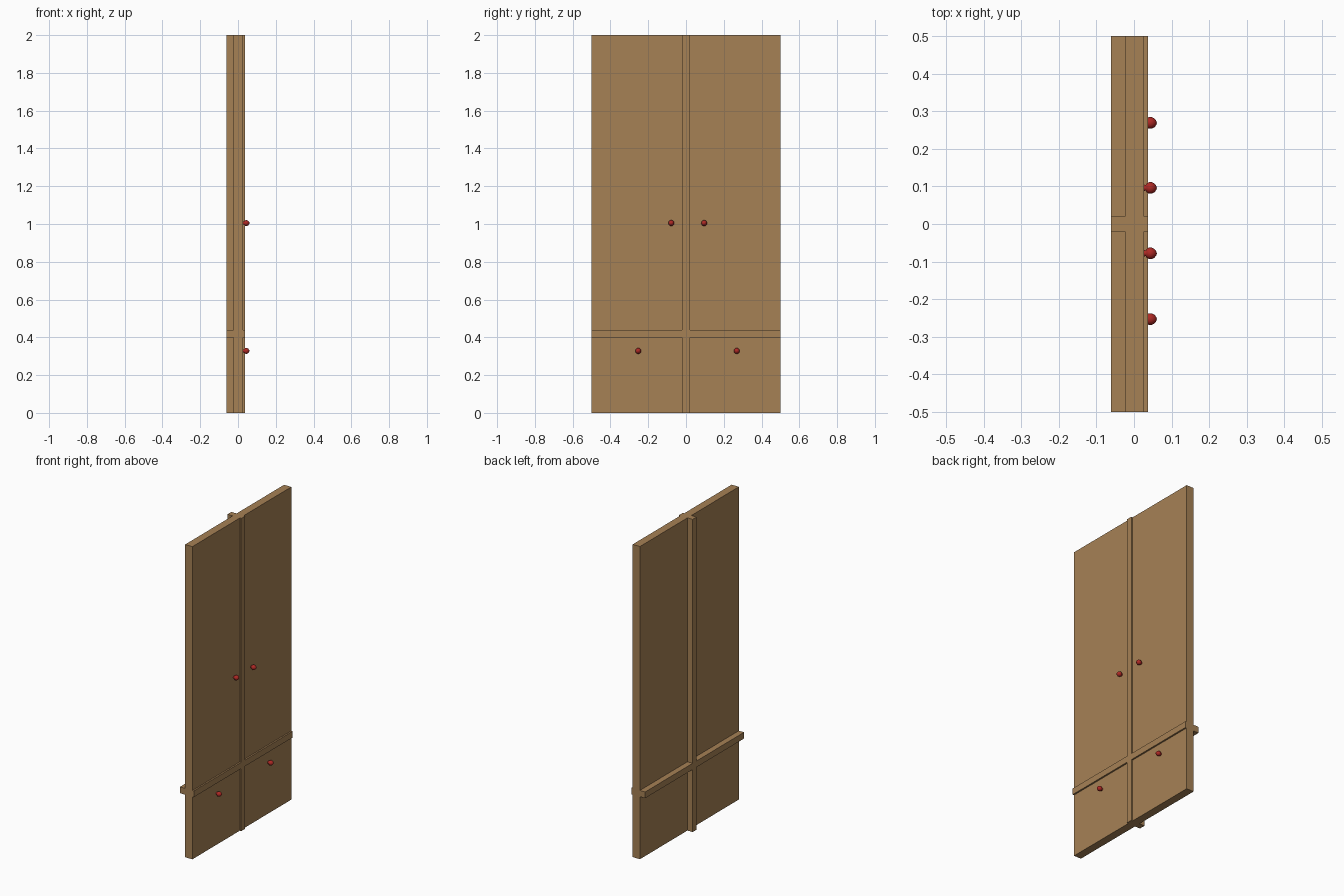
import bpy, bmesh, math
from mathutils import Vector

if "Cube" in bpy.data.objects:
    bpy.data.objects.remove(bpy.data.objects["Cube"])


def material(name, rgb):
    m = bpy.data.materials.new(name)
    m.diffuse_color = (*rgb, 1.0)
    m.use_nodes = True
    m.node_tree.nodes["Principled BSDF"].inputs["Base Color"].default_value = m.diffuse_color
    return m


WOOD = material("warm_wood", (0.381, 0.220, 0.091))
RED = material("knob_red", (0.42, 0.022, 0.018))


def finish(bm, name, mat):
    bmesh.ops.recalc_face_normals(bm, faces=bm.faces)
    mesh = bpy.data.meshes.new(name)
    bm.to_mesh(mesh)
    bm.free()
    mesh.materials.append(mat)
    obj = bpy.data.objects.new(name, mesh)
    bpy.context.collection.objects.link(obj)
    return obj


# Door panel: thin slab fused with a centre post and a cross rail.
# The stops divide space into 3x3x3 cells; the middle cell of any axis is solid.
STOPS = ((-0.061, -0.024, 0.027, 0.037),
         (-0.5, -0.02, 0.02, 0.5),
         (0.0, 0.40, 0.44, 2.0))


def solid(c):
    return all(0 <= v <= 2 for v in c) and 1 in c


def door_panel():
    bm = bmesh.new()
    cells = [(i, j, k) for i in range(3) for j in range(3) for k in range(3)]
    for c in filter(solid, cells):
        for axis in range(3):
            for side in (0, 1):
                n = list(c)
                n[axis] += 2 * side - 1
                if solid(n):
                    continue
                u, v = (axis + 1) % 3, (axis + 2) % 3
                corners = []
                for du, dv in ((0, 0), (1, 0), (1, 1), (0, 1)):
                    p = Vector()
                    p[axis] = STOPS[axis][c[axis] + side]
                    p[u] = STOPS[u][c[u] + du]
                    p[v] = STOPS[v][c[v] + dv]
                    corners.append(bm.verts.new(p))
                bm.faces.new(corners)
    bmesh.ops.remove_doubles(bm, verts=bm.verts, dist=1e-5)
    bmesh.ops.recalc_face_normals(bm, faces=bm.faces)
    bmesh.ops.dissolve_limit(bm, angle_limit=0.01, verts=bm.verts, edges=bm.edges)
    return finish(bm, "door_panel", WOOD)


# Knob: lathed profile of (x, radius) with a narrow neck and a rounded head.
KNOB = ((0.025, 0.010), (0.031, 0.007), (0.034, 0.012), (0.040, 0.0155),
        (0.047, 0.0155), (0.054, 0.012), (0.059, 0.006), (0.061, 0.0))


def knob(name, y, z, sides=16):
    bm = bmesh.new()
    verts = [bm.verts.new((x, 0, r)) for x, r in KNOB]
    edges = [bm.edges.new(pair) for pair in zip(verts, verts[1:])]
    bmesh.ops.spin(bm, geom=verts + edges, cent=(0, 0, 0), axis=(1, 0, 0),
                   angle=math.tau, steps=sides)
    bmesh.ops.remove_doubles(bm, verts=bm.verts, dist=1e-5)
    obj = finish(bm, name, RED)
    obj.data.shade_smooth()
    obj.location = (0, y, z)


door_panel()
for label, centre, offset, z in (("upper", 0.009, 0.087, 1.005),
                                 ("lower", 0.008, 0.261, 0.328)):
    knob(f"{label}_left_knob", centre - offset, z)
    knob(f"{label}_right_knob", centre + offset, z)
